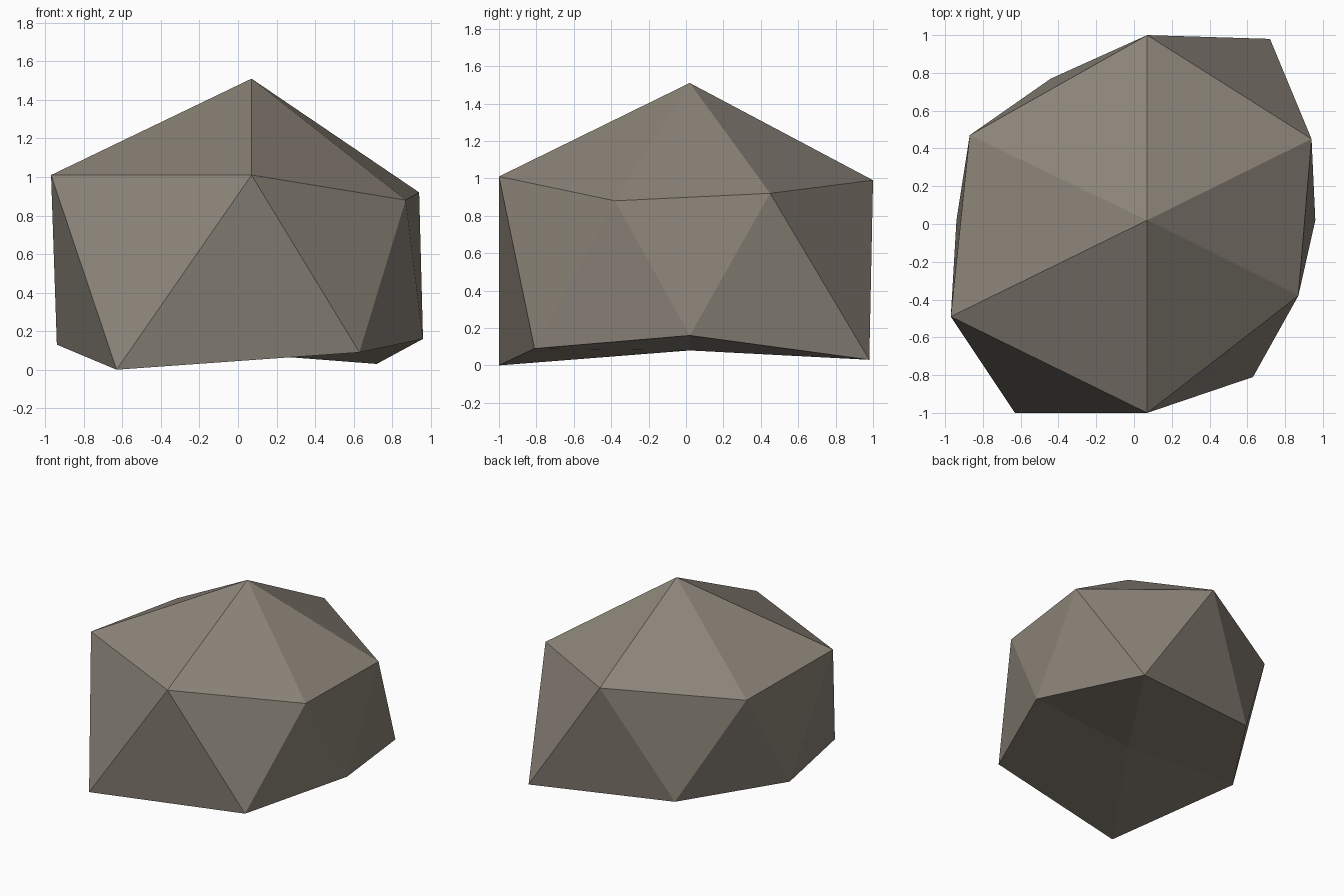
import bpy
import bmesh

cube = bpy.data.objects.get("Cube")
if cube:
    bpy.data.objects.remove(cube, do_unlink=True)

# Stone colour
stone = bpy.data.materials.new("warm grey stone")
stone.use_nodes = True
colour = (0.26, 0.23, 0.19, 1)
stone.diffuse_color = colour
bsdf = stone.node_tree.nodes["Principled BSDF"]
bsdf.inputs["Base Color"].default_value = colour
bsdf.inputs["Roughness"].default_value = 0.9

# Uneven rings, counter-clockwise from the front; lower corners sit between upper ones
UPPER = [(0.07, -1, 1.01), (0.87, -0.38, 0.88), (0.94, 0.45, 0.92),
         (0.07, 1, 0.99), (-0.87, 0.47, 0.94), (-0.97, -0.49, 1.01)]
LOWER = [(0.63, -0.81, 0.09), (0.96, 0.02, 0.16), (0.72, 0.98, 0.03),
         (-0.44, 0.77, 0.12), (-0.94, 0.02, 0.13), (-0.63, -1, 0)]

bm = bmesh.new()
peak = bm.verts.new((0.07, 0.02, 1.51))
base = bm.verts.new((0.07, 0.02, 0.08))
upper = [bm.verts.new(p) for p in UPPER]
lower = [bm.verts.new(p) for p in LOWER]

# Crown fan, zigzag band of side facets, underside fan
count = len(upper)
for i in range(count):
    j = (i + 1) % count
    bm.faces.new((peak, upper[i], upper[j]))
    bm.faces.new((upper[i], lower[i], upper[j]))
    bm.faces.new((lower[i], lower[j], upper[j]))
    bm.faces.new((base, lower[j], lower[i]))
bmesh.ops.recalc_face_normals(bm, faces=bm.faces)

mesh = bpy.data.meshes.new("rock")
bm.to_mesh(mesh)
bm.free()
mesh.materials.append(stone)
rock = bpy.data.objects.new("rock", mesh)
bpy.context.collection.objects.link(rock)
